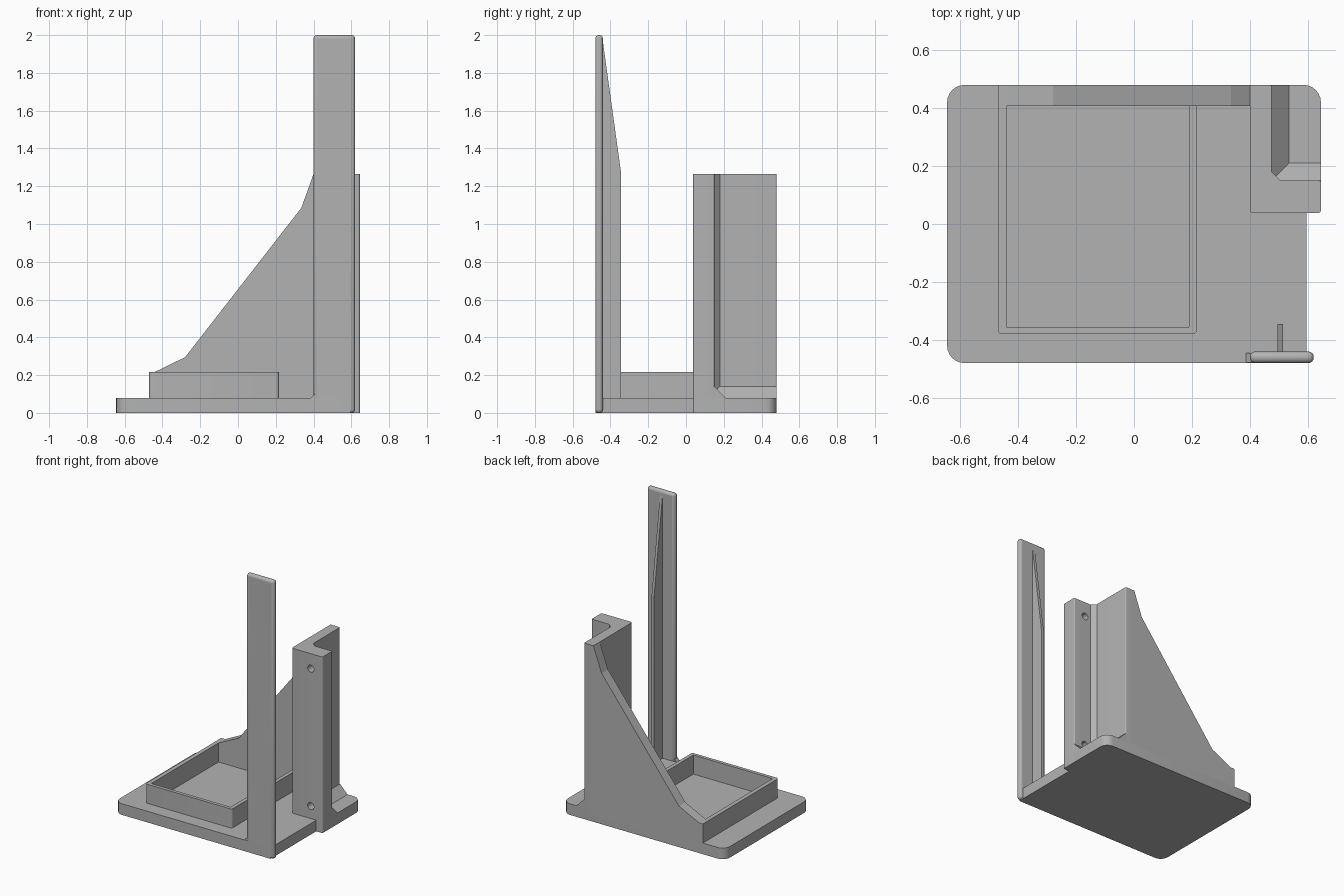
import bpy, bmesh, math
from mathutils import Vector

cube = bpy.data.objects.get("Cube")
if cube:
    bpy.data.objects.remove(cube, do_unlink=True)

# Single grey material
grey = bpy.data.materials.new("plain_grey")
grey.use_nodes = True
grey.diffuse_color = (0.45, 0.45, 0.45, 1)
for node in grey.node_tree.nodes:
    if node.type == 'BSDF_PRINCIPLED':
        node.inputs["Base Color"].default_value = (0.45, 0.45, 0.45, 1)


def outline(corners, steps=6):
    """Turn (x, y, radius) corners into a polygon with rounded corners."""
    pts = []
    for i, (x, y, r) in enumerate(corners):
        p = Vector((x, y))
        if r == 0:
            pts.append(p)
            continue
        a = (Vector(corners[i - 1][:2]) - p).normalized() * r
        b = (Vector(corners[(i + 1) % len(corners)][:2]) - p).normalized() * r
        for k in range(steps + 1):
            t = k / steps * math.pi / 2
            pts.append(p + a * (1 - math.sin(t)) + b * (1 - math.cos(t)))
    return pts


def prism(name, pts, axis, lo, hi):
    """Extrude a 2D outline along one axis from lo to hi."""
    place = {'x': lambda u, v: (lo, u, v),
             'y': lambda u, v: (u, lo, v),
             'z': lambda u, v: (u, v, lo)}[axis]
    move = Vector([(hi - lo) * (axis == a) for a in 'xyz'])
    bm = bmesh.new()
    face = bm.faces.new([bm.verts.new(place(*p[:2])) for p in pts])
    new = bmesh.ops.extrude_face_region(bm, geom=[face])["geom"]
    bmesh.ops.translate(bm, vec=move,
                        verts=[g for g in new if isinstance(g, bmesh.types.BMVert)])
    bmesh.ops.recalc_face_normals(bm, faces=bm.faces)
    mesh = bpy.data.meshes.new(name)
    bm.to_mesh(mesh)
    bm.free()
    mesh.materials.append(grey)
    obj = bpy.data.objects.new(name, mesh)
    bpy.context.collection.objects.link(obj)
    return obj


def smooth(obj):
    bpy.ops.object.select_all(action='DESELECT')
    obj.select_set(True)
    bpy.context.view_layer.objects.active = obj
    bpy.ops.object.shade_smooth_by_angle(angle=math.radians(35))


# Base plate with rounded corners and a tab under the column
base = prism("base_plate", outline([
    (-0.645, -0.48, 0.06), (0.595, -0.48, 0), (0.595, 0.038, 0),
    (0.645, 0.038, 0.01), (0.645, 0.48, 0.06), (-0.645, 0.48, 0.06)]),
    'z', 0, 0.08)
smooth(base)

# Tray rim: open U that closes against the back wall
rim = prism("tray_rim", outline([
    (-0.47, -0.38, 0.015), (0.217, -0.38, 0.015), (0.217, 0.42, 0), (0.19, 0.42, 0),
    (0.19, -0.355, 0), (-0.44, -0.355, 0), (-0.44, 0.42, 0), (-0.47, 0.42, 0)]),
    'z', 0.05, 0.217)
smooth(rim)

# Sloping back wall that braces the column
prism("back_wall", [
    (-0.47, 0.05), (-0.47, 0.217), (-0.44, 0.217), (-0.28, 0.295),
    (0.335, 1.085), (0.4, 1.265), (0.42, 1.265), (0.42, 0.05)],
    'y', 0.407, 0.48)

# L-shaped column with a chamfered inner corner
column = prism("column", outline([
    (0.4, 0.038, 0.01), (0.645, 0.038, 0.01), (0.645, 0.15, 0.008), (0.505, 0.15, 0),
    (0.475, 0.18, 0), (0.475, 0.48, 0.008), (0.4, 0.48, 0)]),
    'z', 0, 1.265)

# Two screw holes through the column's front flange
for z in (0.17, 1.157):
    ring = [(0.552 + 0.025 * math.cos(a * math.tau / 24),
             z + 0.025 * math.sin(a * math.tau / 24)) for a in range(24)]
    cutter = prism("hole_cutter", ring, 'y', -0.05, 0.3)
    cutter.hide_render = True
    cut = column.modifiers.new("hole", 'BOOLEAN')
    cut.operation = 'DIFFERENCE'
    cut.solver = 'EXACT'
    cut.object = cutter
    bpy.context.view_layer.update()
    graph = bpy.context.evaluated_depsgraph_get()
    result = bpy.data.meshes.new_from_object(column.evaluated_get(graph))
    column.modifiers.clear()
    column.data = result
    bpy.data.objects.remove(cutter, do_unlink=True)
smooth(column)

# Sloped fillets where the column meets the base
prism("fillet_side", [(0.47, 0.075), (0.54, 0.075), (0.475, 0.14), (0.47, 0.14)],
      'y', 0.1, 0.48)
prism("fillet_front", [(0.145, 0.075), (0.215, 0.075), (0.15, 0.14), (0.145, 0.14)],
      'x', 0.45, 0.645)

# Tall upright with rounded edges
upright = prism("upright", [(0.4, 0), (0.62, 0), (0.62, 2), (0.4, 2)],
                'y', -0.48, -0.44)
bevel = upright.modifiers.new("round_edges", 'BEVEL')
bevel.width = 0.018
bevel.segments = 4
smooth(upright)

# Stiffening rib behind the upright, and a small foot beside it
prism("upright_rib", [(-0.45, 0.05), (-0.345, 0.05), (-0.345, 1.28),
                      (-0.442, 1.98), (-0.45, 1.98)], 'x', 0.495, 0.515)
prism("upright_foot", [(0.385, 0.078), (0.41, 0.078), (0.41, 0.1), (0.4, 0.095)],
      'y', -0.478, -0.445)
